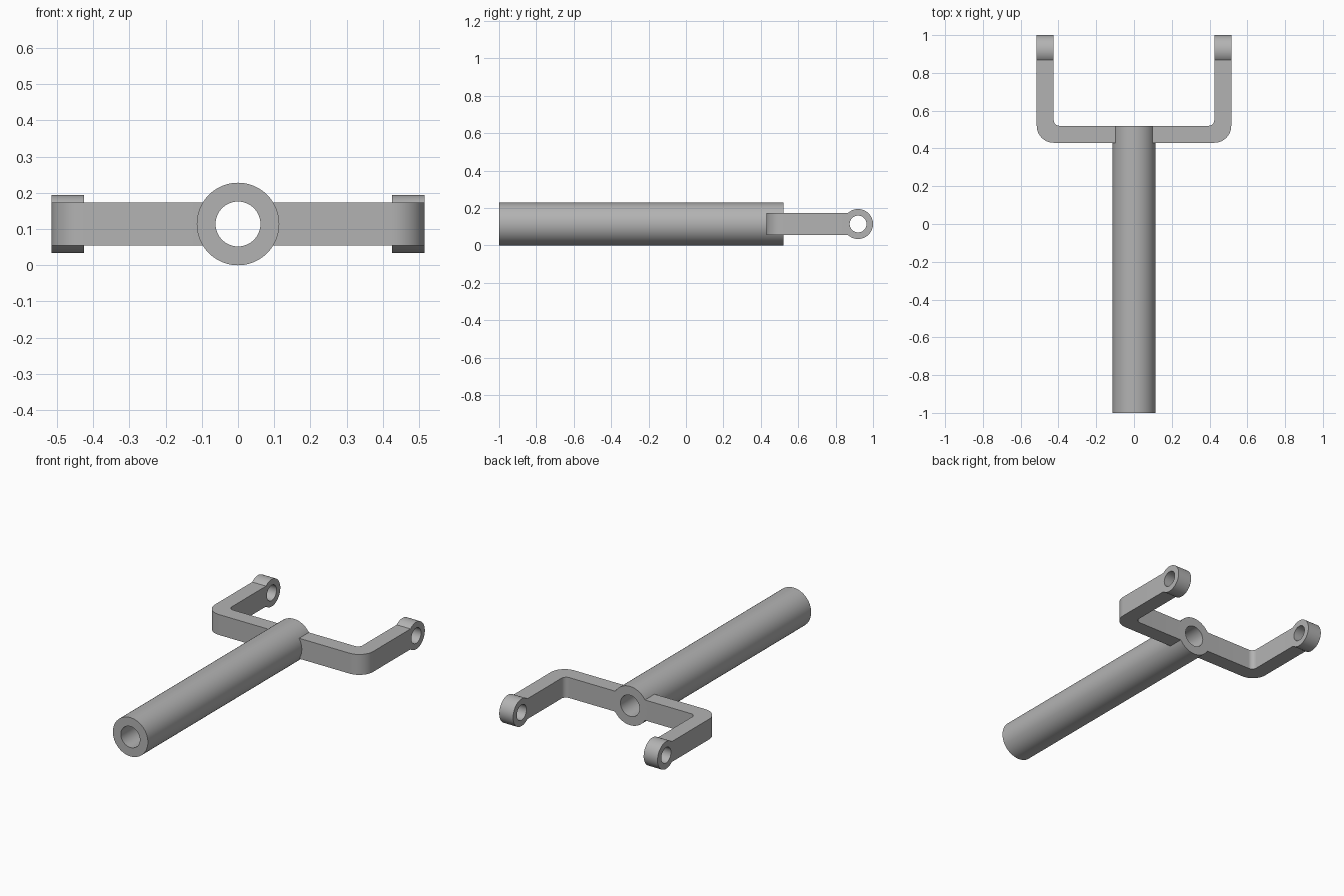
import bpy, bmesh, math
from mathutils import Matrix

cube = bpy.data.objects.get("Cube")
if cube:
    bpy.data.objects.remove(cube, do_unlink=True)

grey = bpy.data.materials.new("plain grey")
grey.use_nodes = True
colour = (0.45, 0.45, 0.45, 1)
grey.diffuse_color = colour
grey.node_tree.nodes["Principled BSDF"].inputs["Base Color"].default_value = colour

AXIS_Z = 0.114      # height of the shared centre line
BAR_HALF = 0.06     # half height of the fork bar
OUTER_X, INNER_X = 0.515, 0.425
BAR_FRONT, BAR_BACK = 0.43, 0.52
EYE_Y = 0.92


def finish(name, bm):
    bmesh.ops.recalc_face_normals(bm, faces=bm.faces)
    mesh = bpy.data.meshes.new(name)
    bm.to_mesh(mesh)
    bm.free()
    mesh.materials.append(grey)
    obj = bpy.data.objects.new(name, mesh)
    bpy.context.collection.objects.link(obj)
    bpy.ops.object.select_all(action='DESELECT')
    obj.select_set(True)
    bpy.context.view_layer.objects.active = obj
    bpy.ops.object.shade_smooth_by_angle(angle=math.radians(30))
    return obj


def ring(name, outer, inner, length, centre, rotation, sides=64):
    """Hollow cylinder, spun from a rectangular section."""
    bm = bmesh.new()
    h = length / 2
    section = [bm.verts.new((r, 0, z)) for r, z in
               ((inner, -h), (outer, -h), (outer, h), (inner, h))]
    edges = [bm.edges.new((section[i], section[(i + 1) % 4])) for i in range(4)]
    bmesh.ops.spin(bm, geom=section + edges, cent=(0, 0, 0), axis=(0, 0, 1),
                   angle=math.tau, steps=sides, use_duplicate=False)
    bmesh.ops.remove_doubles(bm, verts=bm.verts, dist=1e-5)
    bm.transform(Matrix.Translation(centre) @ rotation)
    return finish(name, bm)


def corner(cx, cy, radius, steps=12):
    """Quarter arc from facing -y round to facing +x."""
    return [(cx + radius * math.sin(a), cy - radius * math.cos(a))
            for a in (math.pi / 2 * i / steps for i in range(steps + 1))]


def fork_arm(name, side):
    """Bent bar from the tube wall out to the eye, rounded at the bend."""
    start, end = 0.09, EYE_Y - 0.05
    outer_r, inner_r = 0.09, 0.03
    outline = [(start, BAR_FRONT)]
    outline += corner(OUTER_X - outer_r, BAR_FRONT + outer_r, outer_r)
    outline += [(OUTER_X, end), (INNER_X, end)]
    outline += corner(INNER_X - inner_r, BAR_BACK + inner_r, inner_r)[::-1]
    outline += [(start, BAR_BACK)]
    bm = bmesh.new()
    face = bm.faces.new([bm.verts.new((side * x, y, AXIS_Z - BAR_HALF))
                         for x, y in outline])
    top = bmesh.ops.extrude_face_region(bm, geom=[face])["geom"]
    bmesh.ops.translate(bm, vec=(0, 0, 2 * BAR_HALF),
                        verts=[v for v in top if isinstance(v, bmesh.types.BMVert)])
    return finish(name, bm)


# Long hollow shaft
ring("shaft_tube", 0.114, 0.062, 1 + BAR_BACK, (0, (BAR_BACK - 1) / 2, AXIS_Z),
     Matrix.Rotation(math.pi / 2, 4, 'X'))

# Fork arms and their pivot eyes
for label, side in (("left", 1), ("right", -1)):
    fork_arm(label + "_fork_arm", side)
    ring(label + "_pivot_eye", 0.08, 0.045, OUTER_X - INNER_X,
         (side * (OUTER_X + INNER_X) / 2, EYE_Y, AXIS_Z),
         Matrix.Rotation(math.pi / 2, 4, 'Y'))
